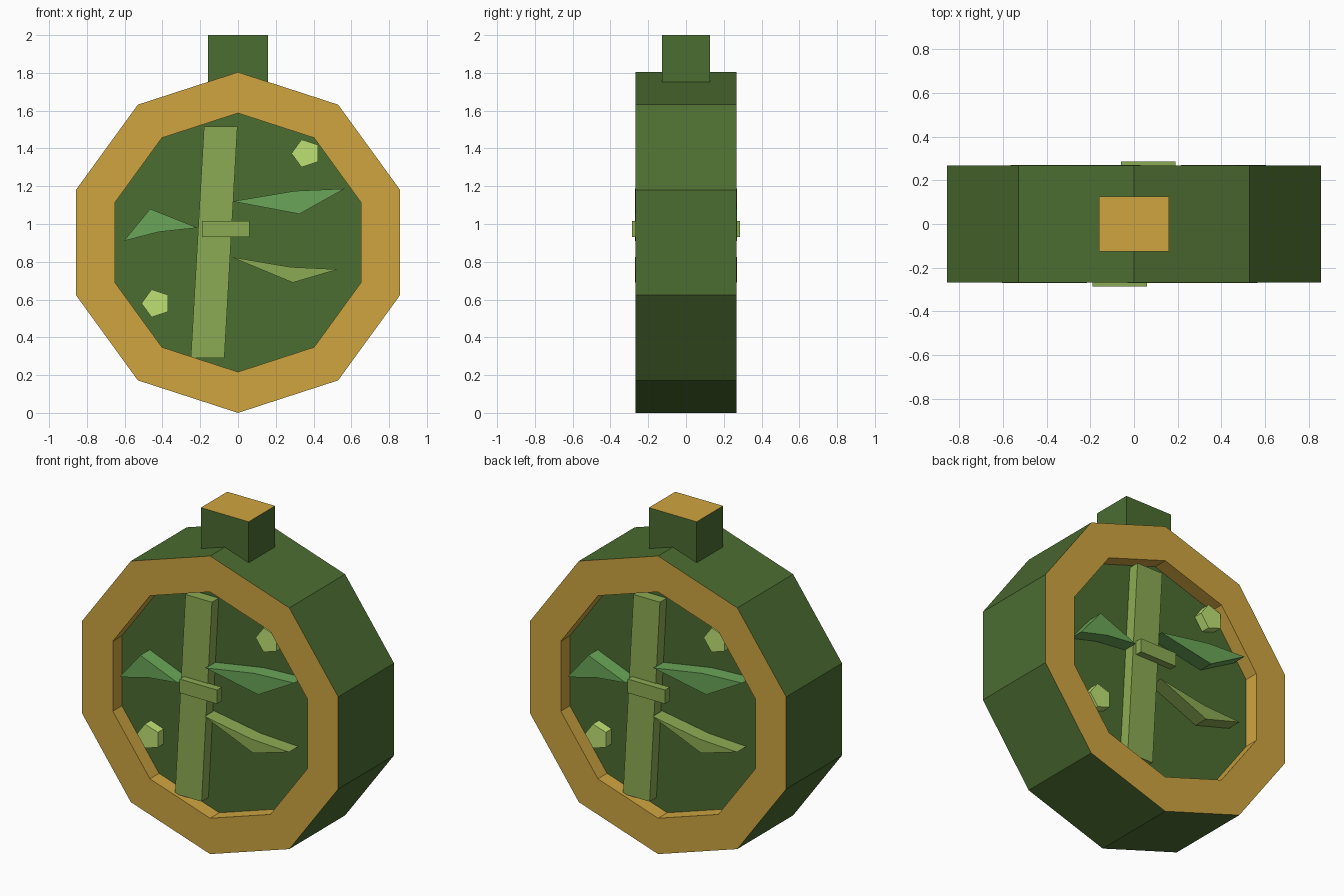
import bpy, bmesh, math
from mathutils import Matrix

if "Cube" in bpy.data.objects:
    bpy.data.objects.remove(bpy.data.objects["Cube"])


def material(name, r, g, b):
    m = bpy.data.materials.new(name)
    lin = [((c / 255 + 0.055) / 1.055) ** 2.4 for c in (r, g, b)]
    m.diffuse_color = (*lin, 1)
    m.use_nodes = True
    m.node_tree.nodes["Principled BSDF"].inputs["Base Color"].default_value = m.diffuse_color
    return m


GREEN = material("dark green", 76, 109, 49)
GOLD = material("gold", 207, 165, 64)
OLIVE = material("light olive", 140, 171, 83)
LEAF = material("leaf green", 107, 166, 88)
LIME = material("pale lime", 190, 225, 116)

CZ, R_OUT, R_IN = 0.902, 0.902, 0.685      # decagon centre and radii
FRONT, PANEL = 0.267, 0.18                 # half depth of rim and recessed panel


def finish(bm, name, mats):
    bmesh.ops.recalc_face_normals(bm, faces=bm.faces)
    me = bpy.data.meshes.new(name)
    bm.to_mesh(me)
    bm.free()
    for m in mats:
        me.materials.append(m)
    ob = bpy.data.objects.new(name, me)
    bpy.context.collection.objects.link(ob)
    return ob


def plate(name, pts, y0, y1, mat):
    """Extrude an x/z outline along y, once on the front and once turned to the back."""
    for side, angle in (("front", 0), ("back", math.pi)):
        bm = bmesh.new()
        a = [bm.verts.new((x, y0, z)) for x, z in pts]
        b = [bm.verts.new((x, y1, z)) for x, z in pts]
        bm.faces.new(a)
        bm.faces.new(b[::-1])
        n = len(pts)
        for i in range(n):
            j = (i + 1) % n
            bm.faces.new((a[i], b[i], b[j], a[j]))
        bm.transform(Matrix.Rotation(angle, 4, 'Z'))
        finish(bm, f"{name}_{side}", [mat])


# Ten-sided body: recessed panels, gold rims, green outer wall
bm = bmesh.new()
profile = [(R_IN, -PANEL), (R_IN, -FRONT), (R_OUT, -FRONT),
           (R_OUT, FRONT), (R_IN, FRONT), (R_IN, PANEL)]
loops = [[bm.verts.new((r * math.sin(k * math.pi / 5), y, CZ + r * math.cos(k * math.pi / 5)))
          for k in range(10)] for r, y in profile]
bm.faces.new(loops[0])
bm.faces.new(loops[-1])
for s in range(5):
    for k in range(10):
        j = (k + 1) % 10
        f = bm.faces.new((loops[s][k], loops[s][j], loops[s + 1][j], loops[s + 1][k]))
        f.material_index = 0 if s == 2 else 1
finish(bm, "body", [GREEN, GOLD])

# Square stem with gold top
bm = bmesh.new()
bmesh.ops.create_cube(bm, size=1)
bm.transform(Matrix.Translation((0, 0, 1.87)) @ Matrix.Diagonal((0.32, 0.252, 0.26, 1)))
bm.normal_update()
for f in bm.faces:
    f.material_index = 1 if f.normal.z > 0.5 else 0
finish(bm, "stem", [GREEN, GOLD])

# Leaning stalk and the tie across it
plate("stalk", [(-0.25, 0.29), (-0.072, 0.29), (-0.003, 1.515), (-0.18, 1.515)], -0.245, -0.17, OLIVE)
plate("tie", [(-0.19, 0.932), (0.06, 0.932), (0.06, 1.016), (-0.19, 1.016)], -0.286, -0.24, OLIVE)

# Leaves
plate("left_leaf", [(-0.605, 0.91), (-0.42, 0.958), (-0.215, 0.98), (-0.465, 1.08)], -0.27, -0.175, LEAF)
plate("upper_leaf", [(-0.03, 1.12), (0.325, 1.053), (0.565, 1.187), (0.30, 1.175)], -0.27, -0.175, LEAF)
plate("lower_leaf", [(-0.035, 0.825), (0.29, 0.69), (0.53, 0.76), (0.28, 0.772)], -0.27, -0.175, OLIVE)

# Five-sided studs
for name, cx, cz in (("upper_stud", 0.36, 1.374), ("lower_stud", -0.434, 0.58)):
    plate(name, [(cx - 0.077 * math.cos(k * math.tau / 5), cz + 0.077 * math.sin(k * math.tau / 5))
                 for k in range(5)], -0.236, -0.175, LIME)
